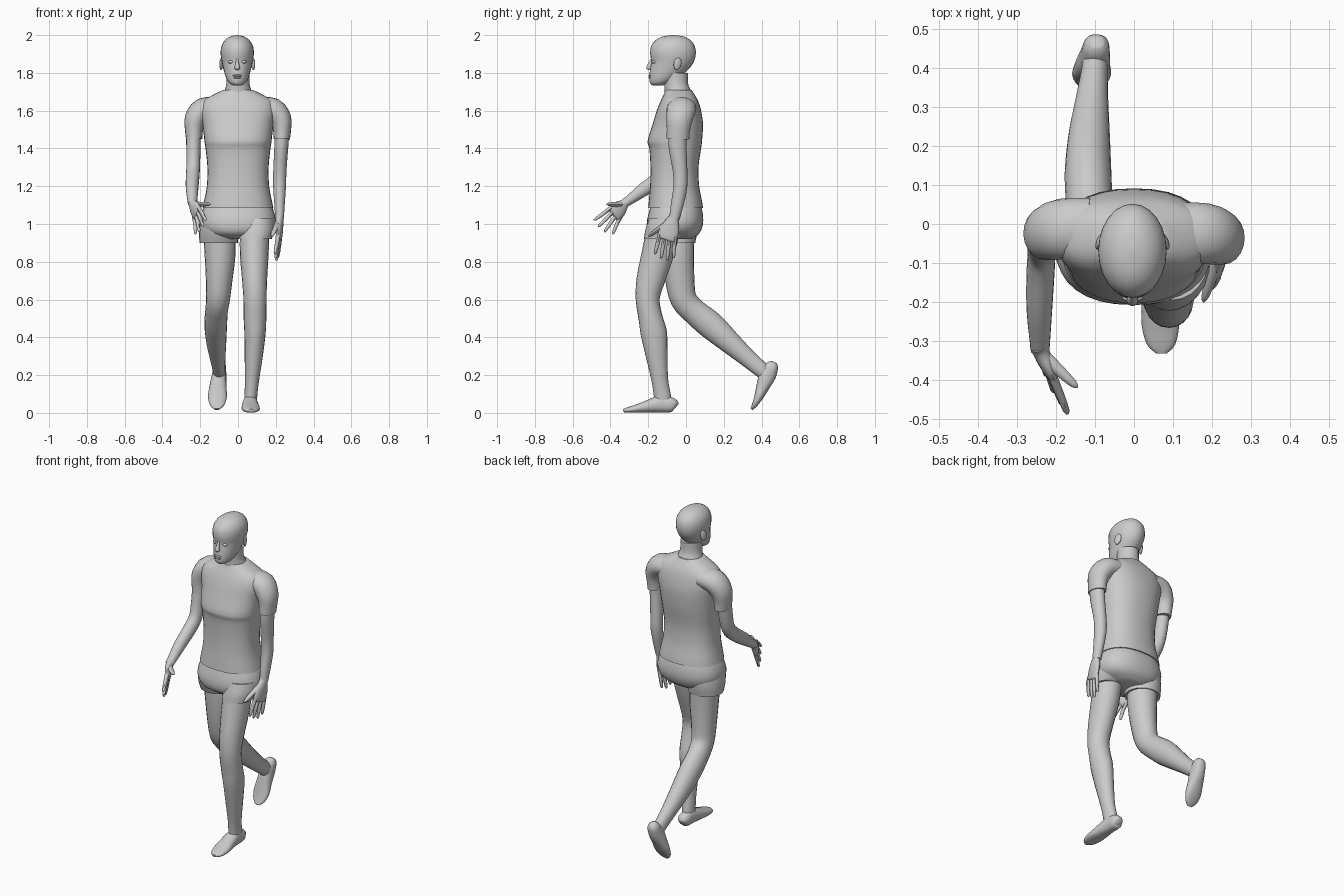
import bpy, bmesh
from math import cos, sin, pi, radians
from mathutils import Vector

X, Y, Z = Vector((1, 0, 0)), Vector((0, 1, 0)), Vector((0, 0, 1))


def smooth_path(secs, steps):
    """Catmull-Rom through sections (x, y, z, half width, half depth)."""
    pts = [secs[0]] + list(secs) + [secs[-1]]
    out = []
    for p0, p1, p2, p3 in zip(pts, pts[1:], pts[2:], pts[3:]):
        for k in range(steps):
            t = k / steps
            out.append([0.5 * (2 * b + (c - a) * t + (2 * a - 5 * b + 4 * c - d) * t * t
                               + (3 * b - a - 3 * c + d) * t ** 3)
                        for a, b, c, d in zip(p0, p1, p2, p3)])
    return out + [list(secs[-1])]


def loft(bm, secs, ref=X, axis=None, n=20, power=2.0, steps=3):
    """Skin rings along a path; half width lies along ref, axis fixes the ring normal."""
    path = smooth_path(secs, steps)
    cen = [Vector(p[:3]) for p in path]
    rings = []
    for i, p in enumerate(path):
        t = axis or (cen[min(i + 1, len(cen) - 1)] - cen[max(i - 1, 0)]).normalized()
        u = (ref - t * ref.dot(t)).normalized()
        v = t.cross(u)
        ring = []
        for k in range(n):
            c, s = cos(2 * pi * k / n), sin(2 * pi * k / n)
            c = abs(c) ** (2 / power) * (1 if c > 0 else -1)
            s = abs(s) ** (2 / power) * (1 if s > 0 else -1)
            ring.append(bm.verts.new(cen[i] + u * c * max(p[3], .002) + v * s * max(p[4], .002)))
        rings.append(ring)
    for a, b in zip(rings, rings[1:]):
        for k in range(n):
            bm.faces.new((a[k], a[(k + 1) % n], b[(k + 1) % n], b[k]))
    bm.faces.new(rings[0][::-1])
    bm.faces.new(rings[-1])


def part(name, *lofts):
    """One object from several (sections, options) lofts."""
    bm = bmesh.new()
    for secs, opts in lofts:
        loft(bm, secs, **opts)
    bmesh.ops.recalc_face_normals(bm, faces=bm.faces)
    me = bpy.data.meshes.new(name)
    bm.to_mesh(me)
    bm.free()
    ob = bpy.data.objects.new(name, me)
    bpy.context.collection.objects.link(ob)
    return ob


def levels(rows, cx=0.0):
    """Horizontal sections from (z, half width, front y, back y)."""
    return [(cx, (f + b) / 2, z, w, (b - f) / 2) for z, w, f, b in rows]


def blob(name, loc, scale, rot=(0, 0, 0)):
    bpy.ops.mesh.primitive_uv_sphere_add(segments=16, ring_count=10, radius=1,
                                         location=loc, rotation=rot)
    ob = bpy.context.object
    ob.name, ob.scale = name, scale


def hand(name, wrist, index, pinky, tips, thumb):
    """Palm from wrist to knuckles, four fingers and a thumb."""
    w, a, b = Vector(wrist), Vector(index), Vector(pinky)
    across, mid = (a - b).normalized(), (a + b) / 2
    half = (a - b).length / 2
    q = w.lerp(mid, .5)
    out = (mid - w).normalized()
    lofts = [([(*(w - out * .02), .025, .022), (*w, .026, .021), (*q, half + .008, .02),
               (*mid, half + .011, .014), (*(mid + out * .01), half, .006)], dict(ref=across, n=16))]
    for i, tip in enumerate(tips):
        k, e = a.lerp(b, i / 3), Vector(tip)
        k0 = k - out * .015
        lofts.append(([(*k0, .011, .012), (*k.lerp(e, .45), .0105, .0105), (*k.lerp(e, .9), .008, .008),
                       (*e, .002, .002)], dict(ref=across, n=8, steps=2)))
    e, s = Vector(thumb), w.lerp(a, .15)
    lofts.append(([(*s, .018, .016), (*s.lerp(e, .45), .015, .013), (*s.lerp(e, .88), .01, .009),
                   (*e, .002, .002)], dict(ref=across.cross(out), n=8, steps=2)))
    part(name, *lofts)


# Head, neck and face
flat = dict(axis=Z, n=24)
part("head", (levels([
    (1.733, .018, -.175, -.125), (1.745, .042, -.19, -.085), (1.775, .06, -.194, -.035),
    (1.82, .073, -.19, .015), (1.86, .082, -.184, .042), (1.90, .088, -.19, .052),
    (1.94, .084, -.185, .047), (1.972, .066, -.162, .025), (1.992, .038, -.125, -.01),
    (2.0, .006, -.075, -.06)], -.004), flat))
part("neck", (levels([(1.64, .09, -.11, .04), (1.70, .073, -.113, .028),
                      (1.74, .062, -.115, .012), (1.80, .06, -.12, .01)]), flat))
part("nose", ([(-.004, -.18, 1.875, .006, .006), (-.004, -.19, 1.85, .009, .011),
               (-.004, -.196, 1.826, .015, .015), (-.004, -.19, 1.814, .008, .008)],
              dict(axis=Z, n=10)))
blob("upper_lip", (-.004, -.19, 1.786), (.026, .009, .006))
blob("lower_lip", (-.004, -.189, 1.775), (.021, .009, .006))
for s, side in ((1, "left"), (-1, "right")):
    blob(side + "_eye", (-.004 + s * .033, -.168, 1.858), (.015, .013, .009))
    blob(side + "_ear", (-.004 + s * .084, -.045, 1.848), (.009, .021, .033), (radians(-12), 0, s * .35))

# Shirt: torso with two sleeves
cloth = dict(axis=Z, n=32, power=2.35)
sleeve_l = [(.11, -.02, 1.615, .075, .055), (.185, -.025, 1.605, .078, .063),
            (.225, -.035, 1.555, .07, .058), (.233, -.04, 1.50, .062, .048), (.232, -.043, 1.45, .06, .043)]
sleeve_r = [(-x, y + .012, z, a, b) for x, y, z, a, b in sleeve_l]
part("shirt", (levels([
    (1.085, .187, -.2, .09), (1.12, .18, -.197, .085), (1.2, .165, -.19, .07),
    (1.3, .162, -.188, .066), (1.40, .172, -.194, .08), (1.44, .178, -.203, .085),
    (1.53, .188, -.176, .09), (1.6, .2, -.155, .08), (1.65, .185, -.135, .065),
    (1.685, .13, -.118, .045), (1.71, .078, -.108, .03)]), cloth),
    (sleeve_l, dict(ref=Y)), (sleeve_r, dict(ref=Y)))

# Shorts
part("shorts", (levels([
    (1.12, .165, -.178, .072), (1.06, .192, -.197, .088), (1.0, .2, -.208, .09),
    (.95, .17, -.195, .07), (.92, .09, -.14, .03)]), cloth),
    ([(-.1, -.06, 1.03, .095, .12), (-.103, -.055, .96, .103, .115), (-.102, -.048, .90, .102, .097)],
     dict(axis=Z, n=24)),
    ([(.1, -.075, 1.03, .095, .12), (.097, -.1, .97, .098, .115), (.09, -.13, .92, .088, .093)],
     dict(axis=Z, n=24)))

# Arms: left hangs down, right bends forward
part("left_arm", ([(.235, -.04, 1.54, .04, .05), (.23, -.045, 1.42, .037, .048),
                   (.222, -.032, 1.29, .035, .039), (.22, -.03, 1.2, .034, .037),
                   (.22, -.045, 1.11, .028, .034), (.22, -.062, 1.03, .023, .027)], {}))
part("right_arm", ([(-.235, -.03, 1.54, .04, .05), (-.236, -.045, 1.42, .038, .046),
                    (-.237, -.072, 1.31, .036, .041), (-.24, -.125, 1.252, .036, .04),
                    (-.243, -.22, 1.185, .033, .036), (-.241, -.325, 1.108, .024, .022)], {}))
hand("left_hand", (.22, -.065, 1.035), (.212, -.142, .93), (.222, -.062, .92),
     [(.195, -.165, .84), (.198, -.132, .818), (.203, -.1, .806), (.21, -.065, .82)],
     (.178, -.2, .935))
hand("right_hand", (-.24, -.325, 1.108), (-.203, -.405, 1.078), (-.228, -.355, 1.03),
     [(-.17, -.488, 1.02), (-.183, -.465, .985), (-.205, -.432, .957), (-.225, -.388, .945)],
     (-.145, -.42, 1.105))

# Left leg: standing
part("left_leg", ([(.088, -.12, .97, .078, .088), (.086, -.15, .84, .076, .085),
                   (.088, -.188, .7, .066, .075), (.09, -.203, .6, .061, .063),
                   (.09, -.187, .5, .06, .064), (.09, -.17, .42, .056, .07),
                   (.083, -.155, .3, .048, .057), (.074, -.138, .17, .037, .044),
                   (.068, -.125, .09, .034, .045), (.067, -.122, .04, .032, .042)], {}))
part("left_foot", ([(.065, -.052, .032, .016, .018), (.065, -.068, .04, .034, .037),
                    (.065, -.13, .048, .038, .046), (.065, -.2, .035, .045, .033),
                    (.068, -.26, .023, .048, .022), (.07, -.31, .015, .036, .014),
                    (.07, -.332, .012, .014, .008)], dict(power=2.3)))

# Right leg: trailing with bent knee and raised heel
part("right_leg", ([(-.1, -.045, .97, .085, .09), (-.095, -.042, .84, .082, .085),
                    (-.1, -.032, .7, .07, .077), (-.106, -.012, .6, .063, .07),
                    (-.114, .045, .535, .06, .068), (-.118, .13, .465, .06, .073),
                    (-.115, .23, .375, .053, .06), (-.108, .32, .295, .042, .048),
                    (-.102, .385, .24, .035, .043), (-.1, .415, .215, .033, .04)], {}))
part("right_foot", ([(-.095, .468, .268, .016, .016), (-.096, .458, .25, .032, .033),
                     (-.1, .432, .2, .038, .045), (-.106, .407, .14, .045, .035),
                     (-.109, .385, .085, .05, .024), (-.111, .363, .042, .038, .014),
                     (-.112, .347, .02, .014, .007)], dict(power=2.3)))

bpy.ops.object.select_all(action='SELECT')
bpy.context.view_layer.objects.active = bpy.data.objects["shirt"]
bpy.ops.object.shade_smooth_by_angle(angle=radians(45))
